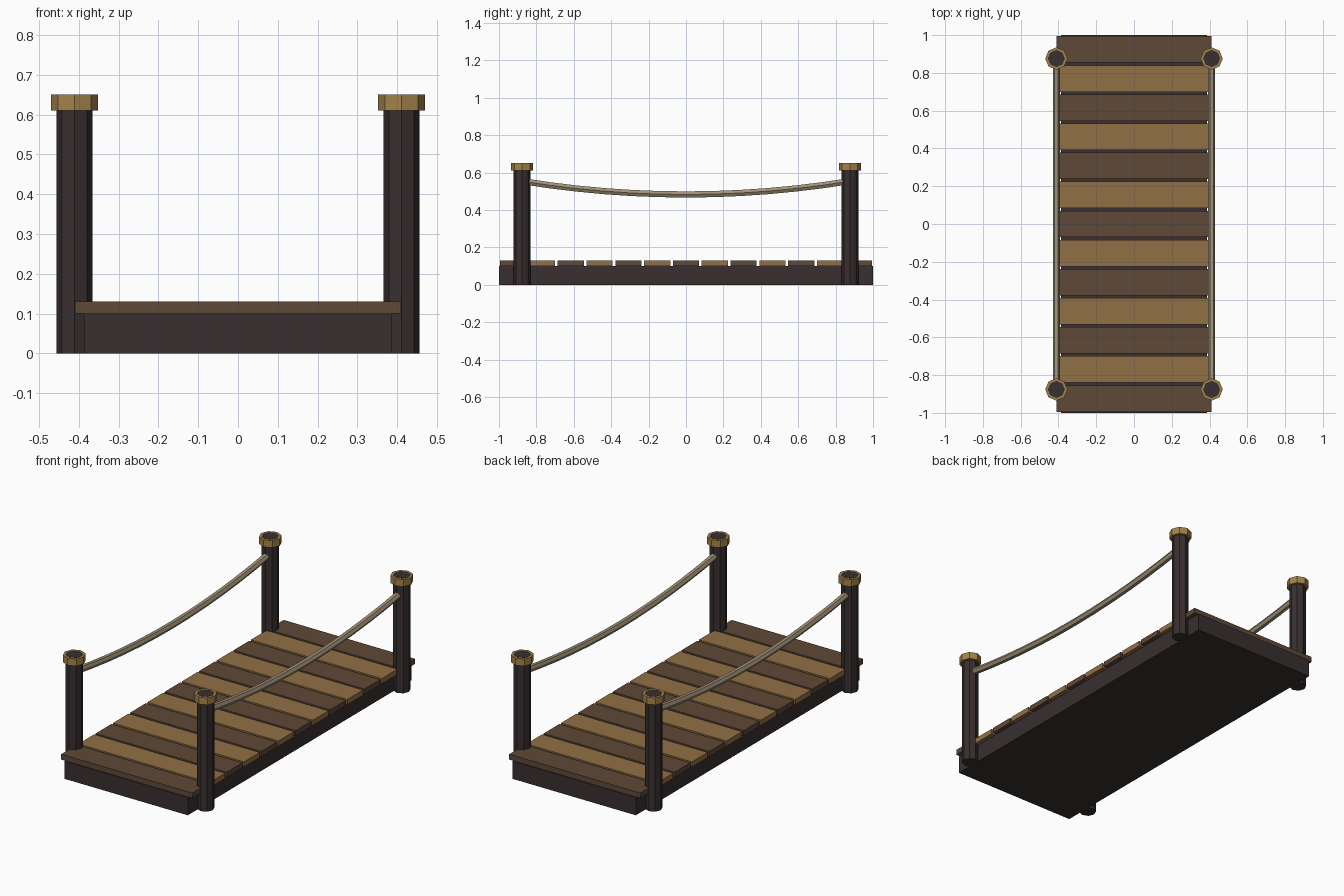
import bpy, bmesh, math

if "Cube" in bpy.data.objects:
    bpy.data.objects.remove(bpy.data.objects["Cube"], do_unlink=True)


def linear(c):
    c /= 255
    return c / 12.92 if c <= 0.04045 else ((c + 0.055) / 1.055) ** 2.4


def material(name, *rgb):
    mat = bpy.data.materials.new(name)
    color = [linear(c) for c in rgb] + [1]
    mat.use_nodes = True
    mat.diffuse_color = color
    mat.node_tree.nodes["Principled BSDF"].inputs["Base Color"].default_value = color
    return mat


dark_wood = material("dark wood", 56, 47, 48)
brown_wood = material("brown wood", 95, 72, 55)
tan_wood = material("tan wood", 145, 112, 69)
brass = material("brass", 164, 132, 74)
rope_fiber = material("rope fiber", 162, 146, 119)


def finish(bm, name, mat):
    mesh = bpy.data.meshes.new(name)
    bmesh.ops.recalc_face_normals(bm, faces=bm.faces)
    bm.to_mesh(mesh)
    bm.free()
    mesh.materials.append(mat)
    obj = bpy.data.objects.new(name, mesh)
    bpy.context.collection.objects.link(obj)
    return obj


def box(name, mat, size, center):
    bm = bmesh.new()
    bmesh.ops.create_cube(bm, size=1)
    bmesh.ops.scale(bm, vec=size, verts=bm.verts)
    bmesh.ops.translate(bm, vec=center, verts=bm.verts)
    return finish(bm, name, mat)


def octagon(name, mat, radius, x, y, z0, z1):
    bm = bmesh.new()
    bmesh.ops.create_cone(bm, cap_ends=True, segments=8, radius1=radius,
                          radius2=radius, depth=z1 - z0)
    # corners lie on the x and y axes
    angle = math.atan2(bm.verts[0].co.y, bm.verts[0].co.x) if bm.verts.ensure_lookup_table() is None else 0
    for v in bm.verts:
        c, s = math.cos(-angle), math.sin(-angle)
        v.co.x, v.co.y = v.co.x * c - v.co.y * s, v.co.x * s + v.co.y * c
    bmesh.ops.translate(bm, vec=(x, y, (z0 + z1) / 2), verts=bm.verts)
    return finish(bm, name, mat)


def rope(name, x, half_span, low, sag, radius=0.019, steps=12, sides=6):
    bm = bmesh.new()
    rings = []
    for i in range(steps + 1):
        t = 2 * i / steps - 1
        y, z = t * half_span, low + sag * t * t
        slope = math.atan(2 * sag * t / half_span)
        ring = []
        for k in range(sides):
            a = math.tau * k / sides
            up = radius * math.sin(a)
            ring.append(bm.verts.new((x + radius * math.cos(a),
                                      y - up * math.sin(slope),
                                      z + up * math.cos(slope))))
        rings.append(ring)
    for a, b in zip(rings, rings[1:]):
        for k in range(sides):
            n = (k + 1) % sides
            bm.faces.new((a[k], a[n], b[n], b[k]))
    bm.faces.new(rings[0])
    bm.faces.new(rings[-1])
    return finish(bm, name, rope_fiber)


# Deck base
box("deck_base", dark_wood, (0.772, 2, 0.1), (0, 0, 0.05))

# Alternating planks
for i in range(-6, 7):
    box(f"plank_{i + 7}", tan_wood if i % 2 else brown_wood,
        (0.82, 0.14, 0.03), (0, i * 0.154, 0.115))

# Corner posts with collars, and a sagging rope on each side
for side, x in (("left", 0.411), ("right", -0.411)):
    for end, y in (("front", -0.876), ("back", 0.876)):
        octagon(f"{end}_{side}_post", dark_wood, 0.045, x, y, 0, 0.651)
        octagon(f"{end}_{side}_post_cap", brass, 0.059, x, y, 0.61, 0.65)
    rope(f"{side}_rope", x, 0.876, 0.483, 0.071)
